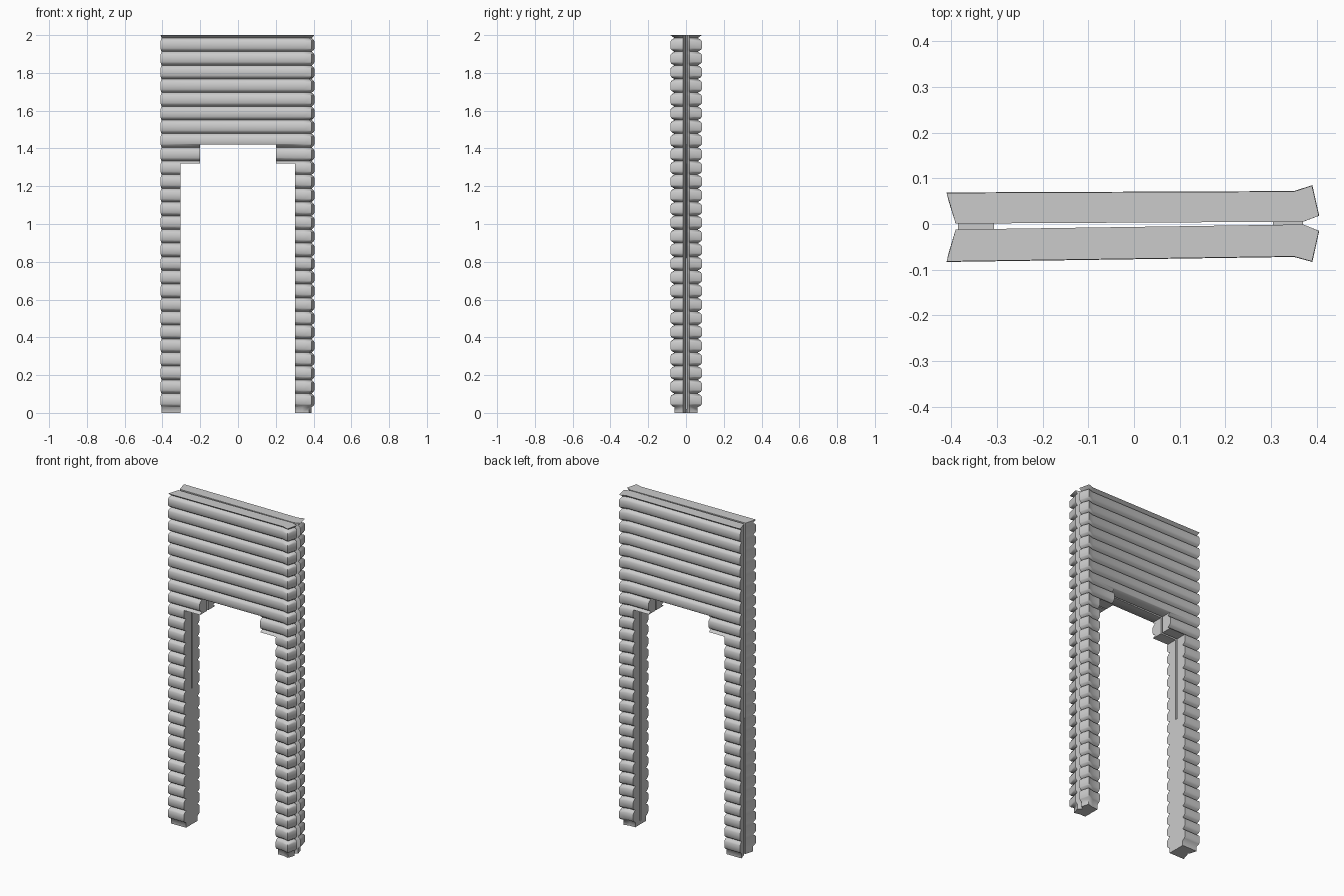
import bpy, bmesh, math

if "Cube" in bpy.data.objects:
    bpy.data.objects.remove(bpy.data.objects["Cube"])

PITCH = 0.0724
# plan outlines (x, y): log crest, and valley between logs
FRONT_CREST = [(-.41, -.083), (.35, -.072), (.39, -.083), (.405, -.015), (.37, -.001), (-.39, -.012)]
FRONT_VALLEY = [(-.405, -.062), (.34, -.052), (.376, -.060), (.39, -.015), (.37, -.001), (-.39, -.012)]
BACK_CREST = [(-.41, .069), (.35, .072), (.39, .085), (.405, .018), (.37, .005), (-.39, .001)]
BACK_VALLEY = [(-.405, .049), (.34, .052), (.376, .062), (.39, .018), (.37, .005), (-.39, .001)]


def log_levels():
    # heights with blend from valley (0) to crest (1)
    levels = [(0, 0)]
    for i in range(27):
        z = 0.03 + i * PITCH
        levels += [(z, 0), (z + .009, .7), (z + .018, 1), (z + .054, 1), (z + .063, .7)]
    levels += [(0.03 + 27 * PITCH, 0), (2.0, .95)]
    return levels


def make_object(name, bm):
    bmesh.ops.recalc_face_normals(bm, faces=bm.faces)
    mesh = bpy.data.meshes.new(name)
    bm.to_mesh(mesh)
    bm.free()
    ob = bpy.data.objects.new(name, mesh)
    bpy.context.collection.objects.link(ob)
    return ob


def box(name, lo, hi):
    bm = bmesh.new()
    bmesh.ops.create_cube(bm, size=1)
    for v in bm.verts:
        v.co = [(a + b) / 2 + c * (b - a) for a, b, c in zip(lo, hi, v.co)]
    return make_object(name, bm)


def log_wall(name, crest, valley):
    bm = bmesh.new()
    rings = []
    for z, t in log_levels():
        rings.append([bm.verts.new((a[0] + (b[0] - a[0]) * t, a[1] + (b[1] - a[1]) * t, z))
                      for a, b in zip(valley, crest)])
    n = len(crest)
    for r, s in zip(rings, rings[1:]):
        for i in range(n):
            j = (i + 1) % n
            bm.faces.new((r[i], r[j], s[j], s[i]))
    bm.faces.new(rings[0])
    bm.faces.new(rings[-1])
    return make_object(name, bm)


# stepped doorway cutters
cutters = [box("doorway_cutter", (-.305, -.3, -.2), (.303, .3, 1.32)),
           box("lintel_cutter", (-.2, -.3, 1.2), (.2, .3, 1.42))]
for c in cutters:
    c.hide_render = True
    c.hide_viewport = False

# front and back log skins
walls = [log_wall("front_log_wall", FRONT_CREST, FRONT_VALLEY),
         log_wall("back_log_wall", BACK_CREST, BACK_VALLEY)]
for w in walls:
    for c in cutters:
        m = w.modifiers.new("doorway", 'BOOLEAN')
        m.operation = 'DIFFERENCE'
        m.solver = 'EXACT'
        m.object = c
        bpy.context.view_layer.objects.active = w
        bpy.ops.object.modifier_apply(modifier=m.name)
    bpy.ops.object.select_all(action='DESELECT')
    w.select_set(True)
    bpy.context.view_layer.objects.active = w
    bpy.ops.object.shade_smooth_by_angle(angle=math.radians(62))
for c in cutters:
    bpy.data.objects.remove(c)

# fillers closing the slit between the skins at the leg feet
box("left_leg_filler", (-.385, -.014, 0), (-.306, .004, .82))
box("right_leg_foot", (.304, -.006, 0), (.37, .007, .02))
